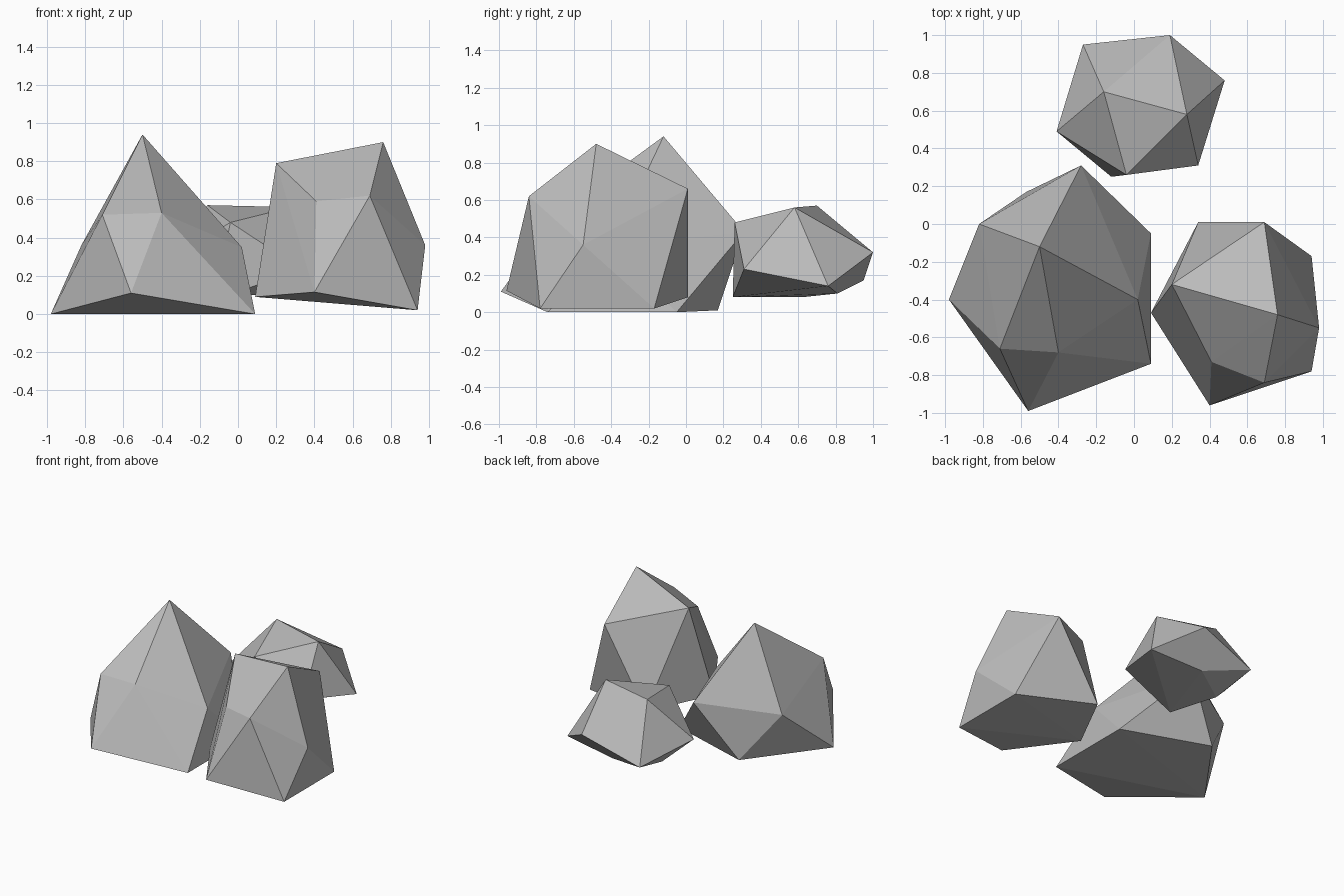
import bpy
import bmesh

# Remove the default object
default_cube = bpy.data.objects.get("Cube")
if default_cube:
    bpy.data.objects.remove(default_cube, do_unlink=True)


def make_material(name, color):
    material = bpy.data.materials.new(name)
    material.use_nodes = True
    material.diffuse_color = color
    shader = material.node_tree.nodes["Principled BSDF"]
    shader.inputs["Base Color"].default_value = color
    shader.inputs["Roughness"].default_value = 0.9
    return material


def make_rock(name, corners, material):
    """Wrap a faceted convex boulder around its corner points."""
    bm = bmesh.new()
    for corner in corners:
        bm.verts.new(corner)
    hull = bmesh.ops.convex_hull(bm, input=bm.verts[:])
    unused = {item for key in ("geom_interior", "geom_unused")
              for item in hull[key] if isinstance(item, bmesh.types.BMVert)}
    bmesh.ops.delete(bm, geom=list(unused), context="VERTS")
    bmesh.ops.recalc_face_normals(bm, faces=bm.faces[:])
    for face in bm.faces:
        face.smooth = False

    mesh = bpy.data.meshes.new(name)
    bm.to_mesh(mesh)
    bm.free()
    mesh.materials.append(material)
    rock = bpy.data.objects.new(name, mesh)
    bpy.context.scene.collection.objects.link(rock)
    return rock


stone_gray = make_material("stone_gray", (0.5, 0.5, 0.5, 1.0))

# Tall pointed boulder: peak, shoulder ring, base ring
tall_rock = [
    (-.5, -.12, .94),
    (-.28, .31, .43), (-.82, 0, .36), (-.71, -.66, .52),
    (-.4, -.68, .53), (.02, -.4, .35),
    (-.57, .17, .01), (-.98, -.4, 0), (-.56, -.99, .11),
    (.09, -.74, 0), (.09, -.05, 0),
]

# Blocky boulder with a sloping top
blocky_rock = [
    (.76, -.48, .9), (.2, -.32, .79), (.69, .01, .66),
    (.69, -.84, .62), (.41, -.73, .59), (.98, -.55, .36),
    (.94, -.78, .02), (.94, -.17, .02), (.34, .01, .08),
    (.09, -.47, .09), (.4, -.96, .115),
]

# Small low boulder at the back
small_rock = [
    (-.16, .7, .57), (.28, .58, .56), (-.04, .26, .48),
    (.19, 1, .32), (-.41, .49, .25), (.34, .31, .23),
    (-.27, .95, .17), (.48, .76, .14),
    (-.12, .25, .08), (.06, .81, .1), (-.23, .62, .08),
]

for rock_name, rock_corners in (("tall_rock", tall_rock),
                                ("blocky_rock", blocky_rock),
                                ("small_rock", small_rock)):
    make_rock(rock_name, rock_corners, stone_gray)
